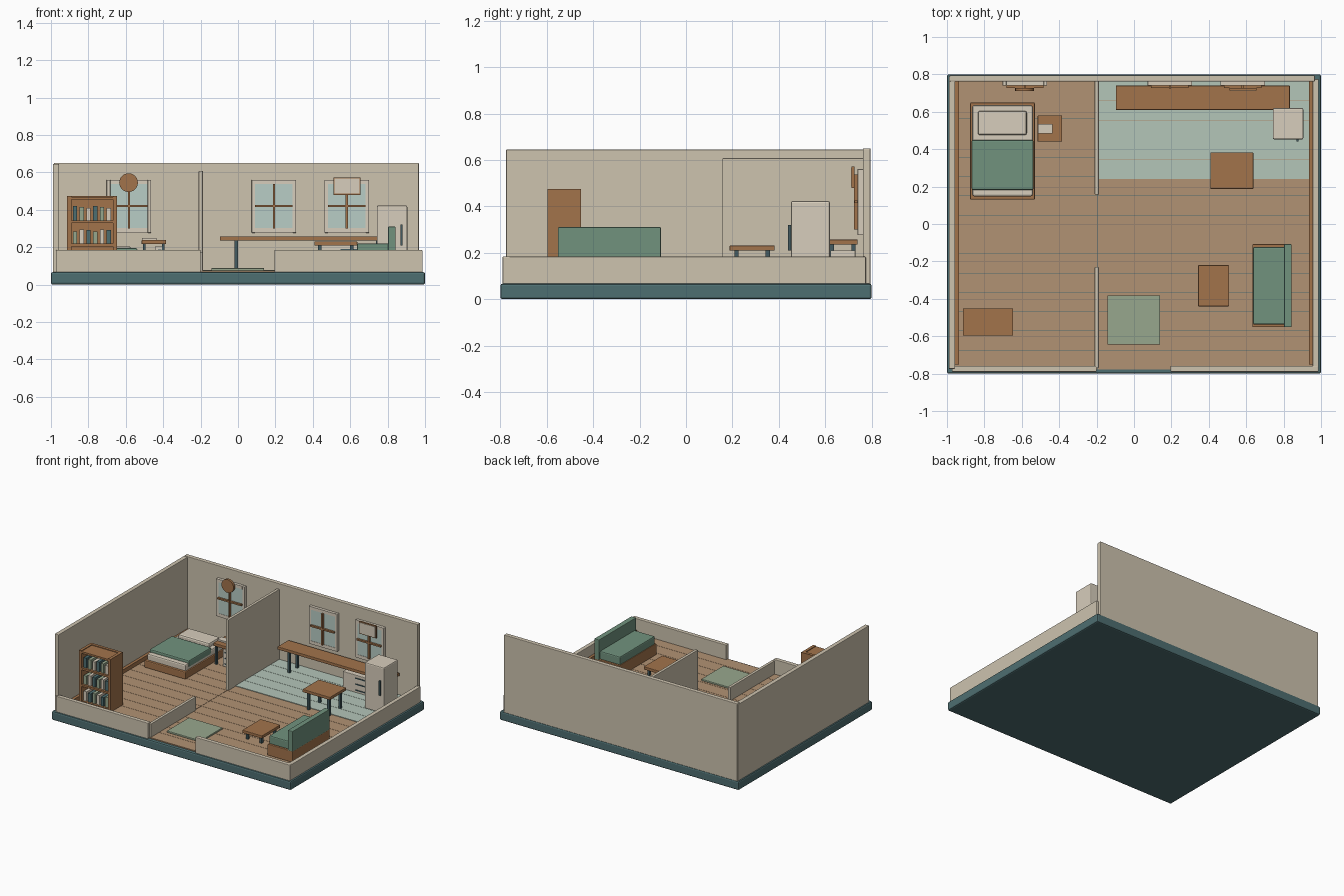
import bpy
import math

if "Cube" in bpy.data.objects:
    bpy.data.objects.remove(bpy.data.objects["Cube"])

PALETTE = {
    "slate": (0.31, 0.43, 0.44), "plaster": (0.80, 0.76, 0.68), "timber": (0.63, 0.45, 0.30),
    "boards": (0.69, 0.57, 0.45), "tile": (0.70, 0.77, 0.72), "glass": (0.72, 0.80, 0.77),
    "green": (0.44, 0.57, 0.49), "sage": (0.59, 0.65, 0.55), "cream": (0.84, 0.80, 0.73),
    "steel": (0.27, 0.36, 0.38),
}
MATS = {}
for key, rgb in PALETTE.items():
    m = bpy.data.materials.new(key)
    m.diffuse_color = tuple(c ** 2.2 for c in rgb) + (1.0,)
    m.use_nodes = True
    m.node_tree.nodes["Principled BSDF"].inputs["Base Color"].default_value = m.diffuse_color
    MATS[key] = m


def box(name, xs, ys, zs, mat, bevel=0.0):
    """Axis-aligned box given by its min/max extents."""
    bpy.ops.mesh.primitive_cube_add(size=1)
    ob = bpy.context.object
    ob.name = name
    for v in ob.data.vertices:
        for i, (lo, hi) in enumerate((xs, ys, zs)):
            v.co[i] = lo if v.co[i] < 0 else hi
    ob.data.materials.append(MATS[mat])
    if bevel:
        b = ob.modifiers.new("edge", "BEVEL")
        b.width, b.segments = bevel, 2
    return ob


FLOOR = 0.075


def boards(name, xs, ys, z, count, mat):
    """Rows of floor boards running along x with fine joints."""
    step = (ys[1] - ys[0]) / count
    for i in range(count):
        y = ys[0] + i * step
        box(f"{name}_{i}", xs, (y, y + step - 0.002), z, mat)


def table(name, xs, ys, top, thick, inset_x, inset_y, leg=0.018):
    box(name + "_top", xs, ys, (top - thick, top), "timber", 0.003)
    h = leg / 2
    for i, x in enumerate((xs[0] + inset_x, xs[1] - inset_x)):
        for j, y in enumerate((ys[0] + inset_y, ys[1] - inset_y)):
            box(f"{name}_leg_{i}{j}", (x - h, x + h), (y - h, y + h), (FLOOR, top - thick), "steel")


def drawers(name, xs, ys, top):
    box(name, xs, ys, (FLOOR, top), "cream", 0.003)
    w, step = xs[1] - xs[0], (top - FLOOR) / 3
    for i in range(3):
        z = FLOOR + step * (i + 0.5)
        box(f"{name}_handle_{i}", (xs[0] + w * 0.33, xs[1] - w * 0.33),
            (ys[0] - 0.006, ys[0]), (z - 0.003, z + 0.003), "steel")


# base and floors
box("base_slab", (-1, 1), (-0.8, 0.8), (0, 0.067), "slate", 0.01)
boards("bedroom_floor", (-0.965, -0.197), (-0.777, 0.77), (0.06, FLOOR), 15, "boards")
boards("living_floor", (-0.195, 0.96), (-0.777, 0.77), (0.06, FLOOR), 15, "boards")
boards("kitchen_floor", (-0.19, 0.935), (0.24, 0.765), (0.07, 0.079), 5, "tile")

# walls: tall at back and left, cut low at front and right
box("left_wall", (-0.99, -0.957), (-0.775, 0.79), (0.06, 0.645), "plaster", 0.004)
box("back_wall", (-0.985, 0.967), (0.762, 0.795), (0.06, 0.65), "plaster", 0.004)
box("right_low_wall", (0.955, 0.987), (-0.79, 0.775), (0.06, 0.183), "plaster", 0.004)
box("front_low_wall_left", (-0.973, -0.2), (-0.79, -0.758), (0.06, 0.185), "plaster", 0.004)
box("front_low_wall_right", (0.195, 0.985), (-0.79, -0.758), (0.06, 0.185), "plaster", 0.004)
box("partition_tall", (-0.21, -0.188), (0.157, 0.765), (0.06, 0.608), "plaster", 0.003)
box("partition_low", (-0.21, -0.188), (-0.77, -0.23), (0.06, 0.175), "plaster", 0.003)
box("left_skirting", (-0.957, -0.935), (-0.75, 0.762), (FLOOR, 0.105), "timber")
box("right_skirting", (0.935, 0.955), (-0.75, 0.762), (FLOOR, 0.105), "timber")

# windows on the back wall
for i, c in enumerate((-0.583, 0.192, 0.582)):
    n = f"window_{i}"
    for s in (-1, 1):
        a, b = sorted((c + s * 0.119, c + s * 0.1))
        box(f"{n}_jamb_{s}", (a, b), (0.74, 0.765), (0.277, 0.56), "cream", 0.002)
    box(n + "_sill", (c - 0.1, c + 0.1), (0.74, 0.765), (0.277, 0.302), "cream")
    box(n + "_head", (c - 0.1, c + 0.1), (0.74, 0.765), (0.537, 0.56), "cream")
    box(n + "_glass", (c - 0.101, c + 0.101), (0.742, 0.764), (0.3, 0.539), "glass")
    box(n + "_upright_bar", (c - 0.006, c + 0.006), (0.725, 0.743), (0.3, 0.537), "timber")
    box(n + "_cross_bar", (c - 0.1, c + 0.1), (0.727, 0.743), (0.414, 0.426), "timber")

# wall clock and picture
bpy.ops.mesh.primitive_cylinder_add(vertices=24, radius=0.05, depth=0.018,
                                    location=(-0.585, 0.719, 0.545), rotation=(math.pi / 2, 0, 0))
clock = bpy.context.object
clock.name = "wall_clock"
clock.data.materials.append(MATS["timber"])
bpy.ops.object.shade_smooth_by_angle()
box("picture_frame", (0.51, 0.655), (0.714, 0.727), (0.48, 0.572), "timber")
box("picture_panel", (0.516, 0.649), (0.711, 0.715), (0.486, 0.566), "cream")

# bed
box("bed_frame", (-0.876, -0.53), (0.13, 0.65), (FLOOR, 0.13), "timber", 0.006)
box("mattress", (-0.865, -0.541), (0.148, 0.635), (0.12, 0.175), "cream", 0.01)
box("blanket", (-0.868, -0.538), (0.182, 0.45), (0.145, 0.195), "green", 0.008)
box("pillow", (-0.835, -0.573), (0.475, 0.605), (0.165, 0.205), "cream", 0.012)

# bedside table
table("bedside_table", (-0.515, -0.385), (0.44, 0.58), 0.238, 0.022, 0.014, 0.018, 0.014)
drawers("bedside_drawers", (-0.445, -0.392), (0.455, 0.565), 0.205)
box("bedside_book", (-0.512, -0.437), (0.485, 0.535), (0.238, 0.25), "cream")

# kitchen counter, refrigerator and dining table
table("counter", (-0.097, 0.833), (0.61, 0.74), 0.257, 0.022, 0.087, 0.018)
drawers("counter_drawers", (0.44, 0.77), (0.622, 0.73), 0.21)
box("refrigerator", (0.742, 0.905), (0.452, 0.62), (FLOOR, 0.423), "cream", 0.008)
box("refrigerator_handle", (0.869, 0.88), (0.44, 0.453), (0.21, 0.32), "steel")
table("dining_table", (0.408, 0.638), (0.188, 0.382), 0.231, 0.022, 0.03, 0.03)

# sofa, coffee table and door mat
box("sofa_base", (0.633, 0.843), (-0.552, -0.108), (FLOOR, 0.16), "timber", 0.004)
box("sofa_seat", (0.637, 0.81), (-0.538, -0.122), (0.155, 0.22), "green", 0.008)
box("sofa_back", (0.803, 0.843), (-0.552, -0.108), (0.155, 0.31), "green", 0.004)
table("coffee_table", (0.343, 0.508), (-0.44, -0.22), 0.145, 0.022, 0.025, 0.03)
box("door_mat", (-0.143, 0.14), (-0.645, -0.382), (FLOOR, 0.088), "sage", 0.003)

# bookshelf with three rows of books
X0, X1, Y0, Y1 = -0.913, -0.647, -0.597, -0.452
box("shelf_left_side", (X0, X0 + 0.022), (Y0, Y1), (FLOOR, 0.474), "timber")
box("shelf_right_side", (X1 - 0.022, X1), (Y0, Y1), (FLOOR, 0.474), "timber")
box("shelf_back", (X0 + 0.022, X1 - 0.022), (Y1 - 0.022, Y1), (FLOOR, 0.474), "timber")
for r in range(4):
    z = 0.08 + r * 0.125
    box(f"shelf_board_{r}", (X0 + 0.02, X1 - 0.02), (Y0, Y1 - 0.02), (z, z + 0.014), "timber")
    for k in range(6 if r < 3 else 0):
        x = X0 + 0.03 + k * 0.036
        top = z + 0.014 + (0.072, 0.066, 0.076)[(k + r) % 3]
        box(f"book_{r}{k}", (x, x + 0.023), (Y0 + 0.015, Y1 - 0.03), (z + 0.014, top),
            ("cream", "sage", "slate")[(k * 2 + r) % 3])
